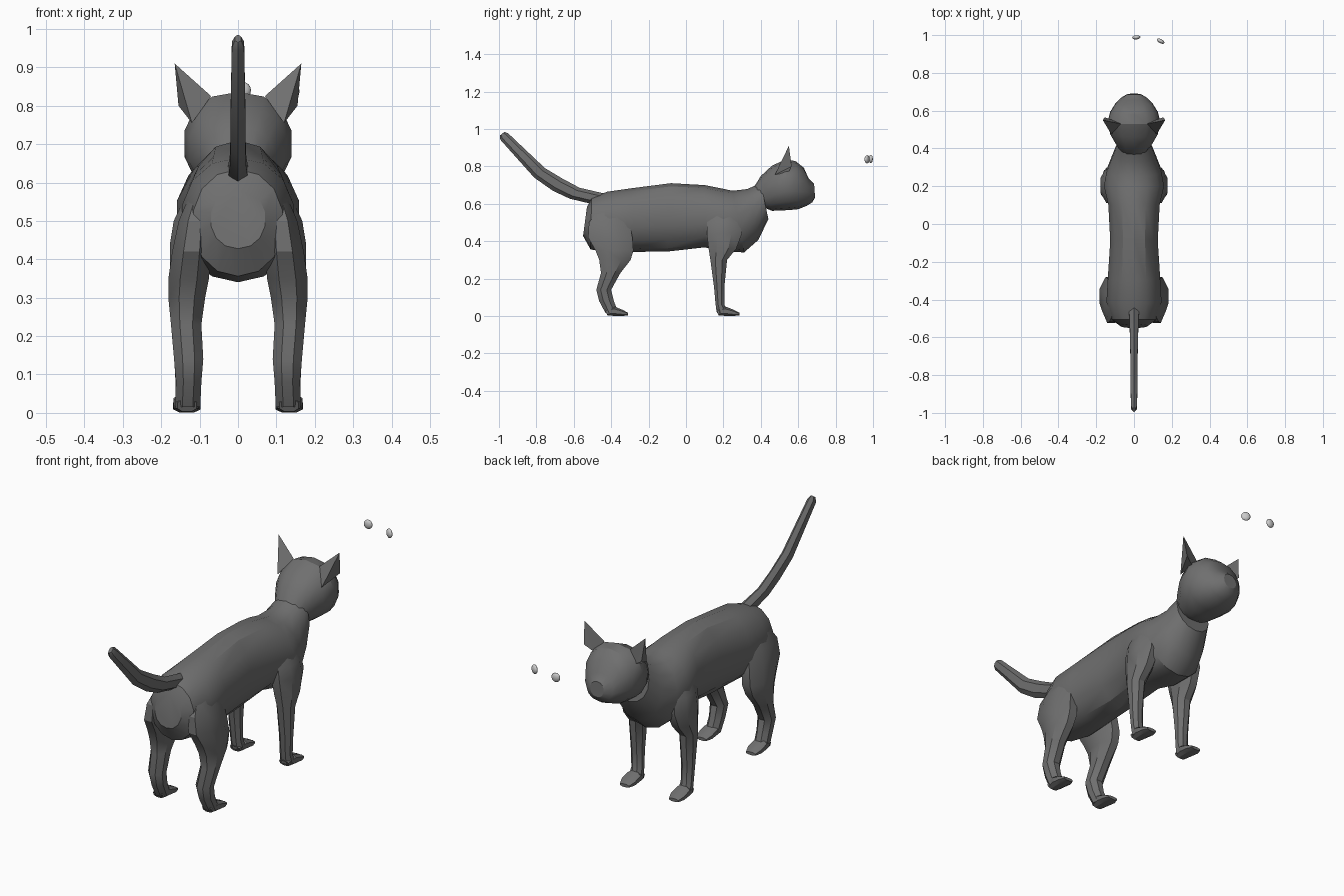
import bpy, bmesh, math
from mathutils import Vector

if "Cube" in bpy.data.objects:
    bpy.data.objects.remove(bpy.data.objects["Cube"])


def material(name, v):
    m = bpy.data.materials.new(name)
    m.diffuse_color = (v, v, v, 1)
    m.use_nodes = True
    m.node_tree.nodes["Principled BSDF"].inputs["Base Color"].default_value = m.diffuse_color
    return m


FUR = material("grey fur", 0.16)
EYE = material("pale eye", 0.6)


def finish(name, bm, mat, mirror=False, angle=30):
    bmesh.ops.recalc_face_normals(bm, faces=bm.faces)
    me = bpy.data.meshes.new(name)
    bm.to_mesh(me)
    bm.free()
    me.materials.append(mat)
    ob = bpy.data.objects.new(name, me)
    bpy.context.collection.objects.link(ob)
    bpy.ops.object.select_all(action='DESELECT')
    ob.select_set(True)
    bpy.context.view_layer.objects.active = ob
    bpy.ops.object.shade_smooth_by_angle(angle=math.radians(angle))
    if mirror:
        ob.modifiers.new("mirror", 'MIRROR')
    return ob


def loft(name, rings, sides, mirror=False, power=1.0, angle=30):
    """Each ring is (centre, half axis a, half axis b)."""
    bm = bmesh.new()
    loops = []
    for c, a, b in rings:
        loop = []
        for i in range(sides):
            t = 2 * math.pi * (i + 0.5) / sides
            ca, sa = math.cos(t), math.sin(t)
            ca = math.copysign(abs(ca) ** power, ca)
            sa = math.copysign(abs(sa) ** power, sa)
            loop.append(bm.verts.new(Vector(c) + Vector(a) * ca + Vector(b) * sa))
        loops.append(loop)
    for p, q in zip(loops, loops[1:]):
        for i in range(sides):
            j = (i + 1) % sides
            bm.faces.new((p[i], p[j], q[j], q[i]))
    bm.faces.new(loops[0])
    bm.faces.new(loops[-1])
    return finish(name, bm, FUR, mirror, angle)


def spine(rows, x=0):
    """Rows of top y, top z, bottom y, bottom z, half width."""
    k = 1.03
    return [((x, (yt + yb) / 2, (zt + zb) / 2), (w * k, 0, 0),
             (0, (yt - yb) / 2 * k, (zt - zb) / 2 * k)) for yt, zt, yb, zb, w in rows]


def limb(rows):
    """Rows of z, back y, front y, inner x, outer x."""
    k = 1.07
    return [(((xi + xo) / 2, (y0 + y1) / 2, z), ((xo - xi) / 2 * k, 0, 0),
             (0, (y1 - y0) / 2 * k, 0)) for z, y0, y1, xi, xo in rows]


# Torso, rump to neck
loft("body", spine([
    (-.53, .58, -.55, .43, .07), (-.505, .63, -.51, .36, .115),
    (-.42, .66, -.40, .345, .145), (-.30, .677, -.28, .348, .138),
    (-.08, .705, -.10, .35, .125), (.10, .695, .10, .372, .135),
    (.20, .675, .20, .35, .158), (.25, .665, .31, .345, .145),
    (.33, .675, .385, .41, .115), (.40, .71, .44, .52, .09)]), 14, power=.95)

# Head, nape to muzzle
loft("head", spine([
    (.36, .68, .43, .575, .07), (.40, .745, .46, .565, .095),
    (.46, .80, .50, .568, .125), (.53, .832, .55, .57, .138),
    (.585, .825, .60, .575, .125), (.63, .79, .645, .592, .097),
    (.655, .735, .675, .61, .07), (.685, .705, .69, .635, .035)]), 14, power=.9)

# Tail
loft("tail", spine([
    (-.42, .65, -.46, .59, .03), (-.57, .685, -.62, .628, .024),
    (-.66, .733, -.71, .67, .022), (-.755, .79, -.81, .74, .022),
    (-.95, .975, -.992, .943, .018), (-.97, .985, -.995, .965, .009)]), 6)

# Legs
loft("hind_leg", limb([
    (.57, -.47, -.34, .07, .125), (.50, -.52, -.30, .07, .155),
    (.42, -.525, -.285, .07, .172), (.35, -.485, -.28, .075, .182),
    (.30, -.465, -.295, .085, .182), (.23, -.455, -.35, .095, .175),
    (.14, -.48, -.40, .09, .167), (.08, -.465, -.385, .095, .162),
    (.015, -.43, -.36, .098, .165)]), 8, True)
loft("front_leg", limb([
    (.58, .13, .26, .06, .13), (.50, .11, .29, .07, .168),
    (.44, .11, .30, .07, .178), (.36, .12, .27, .085, .178),
    (.30, .13, .22, .098, .175), (.15, .15, .205, .105, .167),
    (.06, .158, .205, .105, .162), (.015, .165, .23, .10, .165)]), 8, True)

# Paws
for name, y in (("hind_paw", -.435), ("front_paw", .16)):
    loft(name, spine([
        (y, .035, y + .015, .003, .026), (y + .05, .052, y + .05, 0, .036),
        (y + .095, .034, y + .095, 0, .037), (y + .125, .018, y + .125, .003, .026)],
        .133), 8, True, power=.8)

# Ears: thin hollow-fronted wedges
bm = bmesh.new()
inner, outer, back, front, tip = [bm.verts.new(p) for p in (
    (.07, .53, .825), (.155, .565, .80), (.12, .475, .755),
    (.11, .55, .77), (.165, .55, .91))]
for f in ((inner, back, tip), (back, outer, tip), (outer, front, tip),
          (front, inner, tip), (inner, front, outer, back)):
    bm.faces.new(f)
finish("ear", bm, FUR, True)

# Eyes, set apart ahead of the face
for name, c, turn in (("left_eye", (.012, .988, .84), .1), ("right_eye", (.141, .968, .838), -.5)):
    bm = bmesh.new()
    bmesh.ops.create_uvsphere(bm, u_segments=12, v_segments=8, radius=.022)
    bmesh.ops.scale(bm, vec=(1, .5, 1), verts=bm.verts)
    ob = finish(name, bm, EYE, angle=60)
    ob.location = c
    ob.rotation_euler.z = turn
